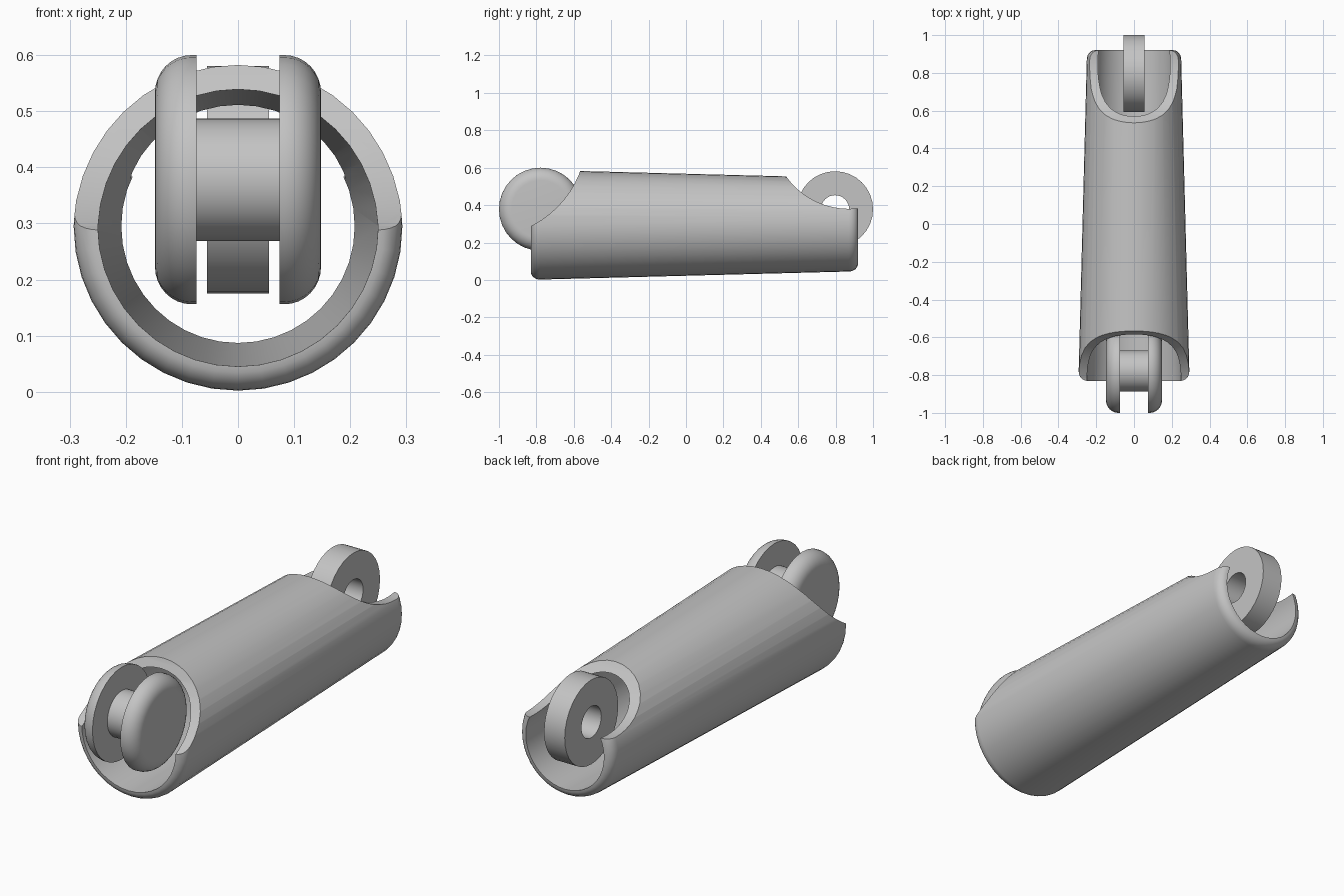
import bpy, bmesh, math
from mathutils import Matrix

cube = bpy.data.objects.get("Cube")
if cube:
    bpy.data.objects.remove(cube, do_unlink=True)

grey = bpy.data.materials.new("plain grey")
grey.use_nodes = True
grey.diffuse_color = (0.55, 0.55, 0.55, 1)
grey.node_tree.nodes["Principled BSDF"].inputs["Base Color"].default_value = (0.55, 0.55, 0.55, 1)


def lathe(name, profile, axis, centre, segments=32):
    """Revolve a closed (radius, distance) profile about the x or y axis."""
    bm = bmesh.new()
    rings = []
    for radius, along in profile:
        if radius == 0:
            rings.append([bm.verts.new((0, 0, along))] * segments)
            continue
        angles = [2 * math.pi * i / segments for i in range(segments)]
        rings.append([bm.verts.new((radius * math.cos(a), radius * math.sin(a), along)) for a in angles])
    for ring, following in zip(rings, rings[1:] + rings[:1]):
        for i in range(segments):
            j = (i + 1) % segments
            corners = list(dict.fromkeys((ring[i], ring[j], following[j], following[i])))
            if len(corners) > 2:
                bm.faces.new(corners)
    turn = Matrix.Rotation(math.pi / 2, 4, 'Y') if axis == 'X' else Matrix.Rotation(-math.pi / 2, 4, 'X')
    bm.transform(Matrix.Translation(centre) @ turn)
    bmesh.ops.recalc_face_normals(bm, faces=bm.faces)
    mesh = bpy.data.meshes.new(name)
    bm.to_mesh(mesh)
    bm.free()
    obj = bpy.data.objects.new(name, mesh)
    bpy.context.collection.objects.link(obj)
    mesh.materials.append(grey)
    return obj


def arc(radius, along, size_r, size_a, start, end, steps=6):
    """Quarter round for a profile, angles in degrees."""
    angles = [math.radians(start + (end - start) * i / steps) for i in range(steps + 1)]
    return [(radius + size_r * math.cos(a), along + size_a * math.sin(a)) for a in angles]


def smooth(obj):
    bpy.ops.object.select_all(action='DESELECT')
    obj.select_set(True)
    bpy.context.view_layer.objects.active = obj
    bpy.ops.object.shade_smooth_by_angle(angle=math.radians(32))


# Tapered hollow sleeve with rounded rims
profile = arc(0.25, -0.78, 0.043, 0.05, -90, 0) + arc(0.208, 0.87, 0.042, 0.05, 0, 90)
sleeve = lathe("sleeve", profile, 'Y', (0, 0, 0.295), 40)

# Curved scoops cut from the top of both ends
scoops = [("front_scoop", 0.532, (0, -1.065, 0.765)), ("back_scoop", 0.41, (0, 0.87, 0.79))]
for name, radius, centre in scoops:
    cutter = lathe(name, [(0, -0.5), (radius, -0.5), (radius, 0.5), (0, 0.5)], 'X', centre, 64)
    cut = sleeve.modifiers.new(name, 'BOOLEAN')
    cut.operation = 'DIFFERENCE'
    cut.solver = 'EXACT'
    cut.object = cutter
    bpy.context.view_layer.objects.active = sleeve
    bpy.ops.object.modifier_apply(modifier=name)
    bpy.data.objects.remove(cutter, do_unlink=True)
smooth(sleeve)

# Front joint: two domed discs on a short pin
hub = (0, -0.778, 0.378)
for side, name in ((1, "left_disc"), (-1, "right_disc")):
    edge = [(r, side * d) for r, d in arc(0.155, 0.083, 0.067, 0.065, 0, 90, 8)]
    smooth(lathe(name, [(0, side * 0.074), (0.222, side * 0.074)] + edge + [(0, side * 0.148)], 'X', hub))
smooth(lathe("front_pin", [(0, -0.08), (0.109, -0.08), (0.109, 0.08), (0, 0.08)], 'X', hub))

# Back joint: flat ring with a pin hole
smooth(lathe("back_ring", [(0.075, -0.055), (0.203, -0.055), (0.203, 0.055), (0.075, 0.055)],
             'X', (0, 0.797, 0.378)))
